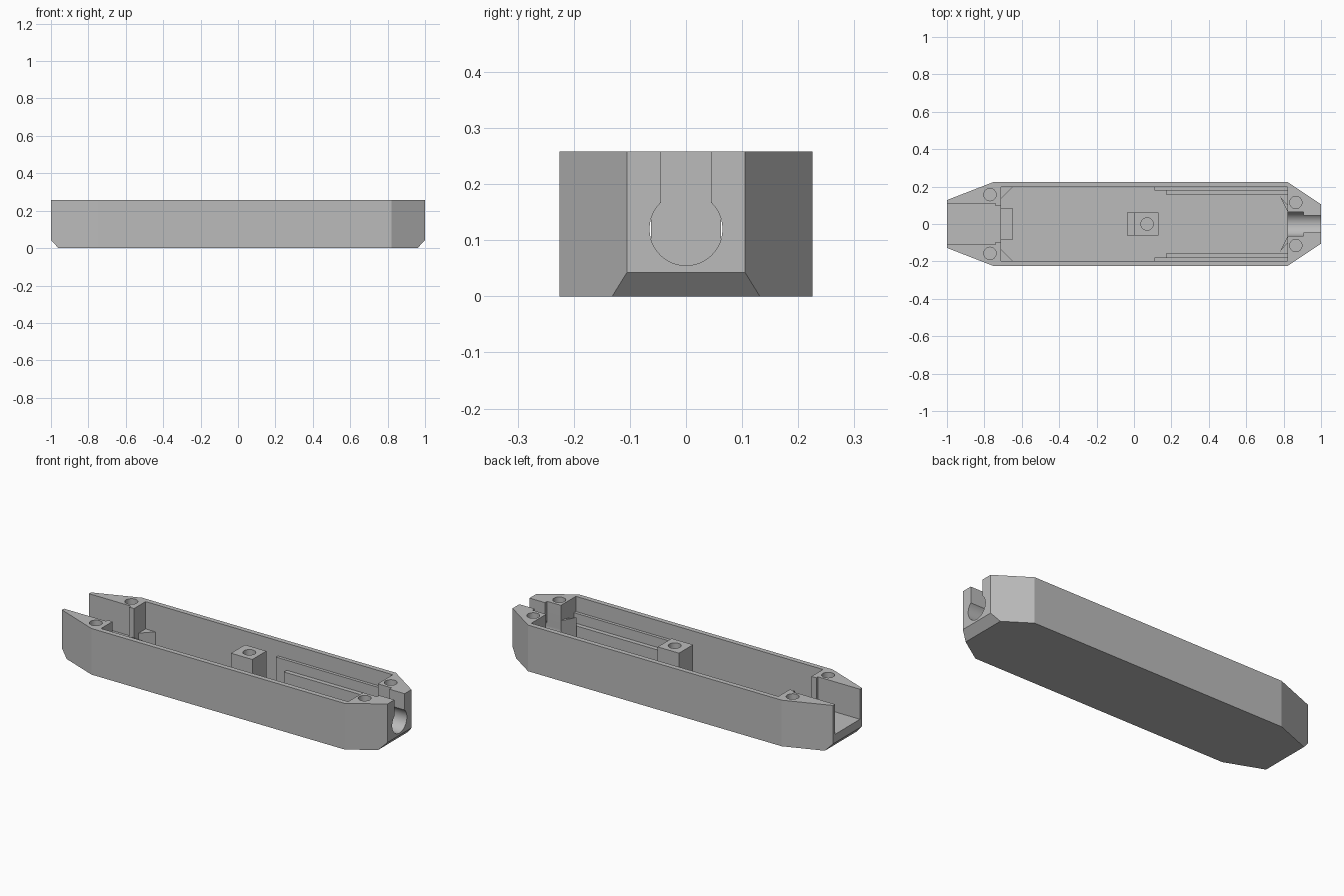
import bpy, bmesh
from mathutils import Vector, Matrix

cube = bpy.data.objects.get("Cube")
if cube:
    bpy.data.objects.remove(cube, do_unlink=True)

TOP, FLOOR, OVER = 0.258, 0.03, 0.4

grey = bpy.data.materials.new("plain grey")
grey.use_nodes = True
grey.diffuse_color = (0.5, 0.5, 0.5, 1)
grey.node_tree.nodes["Principled BSDF"].inputs["Base Color"].default_value = (0.5, 0.5, 0.5, 1)


def finish(name, bm):
    bmesh.ops.recalc_face_normals(bm, faces=bm.faces)
    mesh = bpy.data.meshes.new(name)
    bm.to_mesh(mesh)
    bm.free()
    mesh.materials.append(grey)
    obj = bpy.data.objects.new(name, mesh)
    bpy.context.collection.objects.link(obj)
    return obj


def prism(name, outline, z0, z1):
    bm = bmesh.new()
    base = bm.faces.new([bm.verts.new((x, y, z0)) for x, y in outline])
    moved = bmesh.ops.extrude_face_region(bm, geom=[base])["geom"]
    verts = [v for v in moved if isinstance(v, bmesh.types.BMVert)]
    bmesh.ops.translate(bm, verts=verts, vec=(0, 0, z1 - z0))
    return finish(name, bm)


def box(name, x0, x1, y0, y1, z0, z1):
    return prism(name, [(x0, y0), (x1, y0), (x1, y1), (x0, y1)], z0, z1)


def cylinder(name, centre, radius, depth, axis, sides=48):
    bm = bmesh.new()
    turn = Vector((0, 0, 1)).rotation_difference(Vector(axis)).to_matrix().to_4x4()
    bmesh.ops.create_cone(bm, cap_ends=True, segments=sides, radius1=radius, radius2=radius,
                          depth=depth, matrix=Matrix.Translation(centre) @ turn)
    return finish(name, bm)


def activate(obj):
    bpy.ops.object.select_all(action="DESELECT")
    obj.select_set(True)
    bpy.context.view_layer.objects.active = obj


def cut(target, cutter):
    cutter.hide_render = True
    mod = target.modifiers.new("cut", "BOOLEAN")
    mod.operation, mod.solver, mod.object = "DIFFERENCE", "EXACT", cutter
    activate(target)
    bpy.ops.object.modifier_apply(modifier=mod.name)
    bpy.data.objects.remove(cutter, do_unlink=True)


def screw_hole(target, x, y):
    cut(target, cylinder("screw_cutter", (x, y, TOP), 0.033, 0.36, (0, 0, 1), 32))


# Tapered outer case with chamfered lower ends
half = [(-1, 0.128), (-0.75, 0.225), (0.82, 0.225), (1, 0.105)]
case = prism("case", half + [(x, -y) for x, y in reversed(half)], 0, TOP)
bm = bmesh.new()
bm.from_mesh(case.data)
for end in (-1, 1):
    cut_geom = bm.verts[:] + bm.edges[:] + bm.faces[:]
    bmesh.ops.bisect_plane(bm, geom=cut_geom, plane_co=(end, 0, 0.043),
                           plane_no=(end * 0.043, 0, -0.04), clear_outer=True)
    bmesh.ops.holes_fill(bm, edges=[e for e in bm.edges if e.is_boundary])
bmesh.ops.recalc_face_normals(bm, faces=bm.faces)
bm.to_mesh(case.data)
bm.free()

# Main cavity, connector bay and its neck
cut(case, box("cavity_cutter", -0.71, 0.82, -0.197, 0.197, FLOOR, OVER))
cut(case, box("bay_cutter", -1.1, -0.74, -0.11, 0.11, 0.09, OVER))
cut(case, box("neck_cutter", -0.78, -0.68, -0.095, 0.095, 0.09, OVER))

# Cable bore with an open slot above it
cut(case, cylinder("bore_cutter", (0.95, 0, 0.12), 0.065, 0.3, (1, 0, 0)))
cut(case, box("slot_cutter", 0.79, 1.1, -0.045, 0.045, 0.12, OVER))
cut(case, box("wide_slot_cutter", 0.79, 0.905, -0.0645, 0.0645, 0.12, OVER))

# Corner screw holes
for side in (-1, 1):
    screw_hole(case, -0.77, side * 0.157)
    screw_hole(case, 0.865, side * 0.115)

# Centre screw post with a low step beside it
post = box("centre_post", 0, 0.132, -0.062, 0.062, FLOOR - 0.01, TOP)
screw_hole(post, 0.07, 0)
parts = [case, post,
         box("post_step", -0.038, 0.002, -0.062, 0.062, FLOOR - 0.01, 0.08),
         box("bay_sill", -0.715, -0.65, -0.085, 0.085, FLOOR - 0.01, 0.1)]

# Wall ledges, corner wedges and cable guides on both sides
for side, label in ((1, "back"), (-1, "front")):
    def mirrored(name, points, height):
        parts.append(prism(label + "_" + name, [(x, side * y) for x, y in points],
                           FLOOR - 0.01, height))

    for name, x, y, height in (("upper_ledge", 0.11, 0.18, 0.173),
                               ("lower_ledge", 0.175, 0.155, 0.117)):
        mirrored(name, [(x, y), (0.825, y), (0.825, 0.2), (x, 0.2)], height)
    mirrored("corner_wedge", [(-0.715, 0.2), (-0.65, 0.2), (-0.65, 0.197), (-0.71, 0.135),
                              (-0.715, 0.135)], 0.105)
    mirrored("cable_guide", [(0.78, 0.148), (0.822, 0.1), (0.822, 0.065)], 0.17)

for part in parts:
    activate(part)
    bpy.ops.object.shade_smooth_by_angle(angle=0.26)
